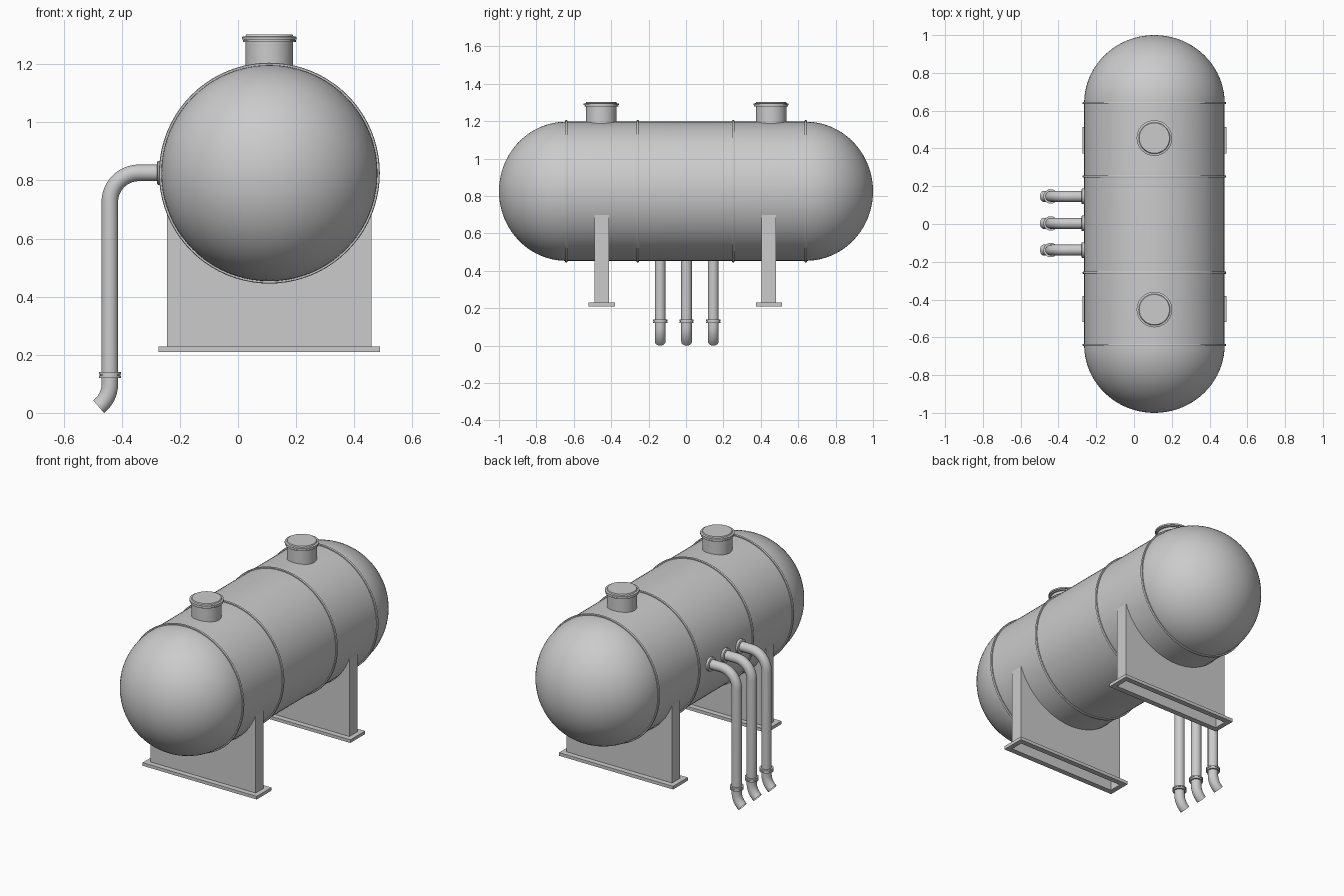
import bpy, bmesh, math
from mathutils import Matrix, Vector

if "Cube" in bpy.data.objects:
    bpy.data.objects.remove(bpy.data.objects["Cube"])

CX, CZ, R = 0.108, 0.825, 0.372      # tank axis and radius
TO_Y = Matrix.Rotation(-math.pi / 2, 4, 'X')
TO_NEG_X = Matrix.Rotation(-math.pi / 2, 4, 'Y')


def finish(name, bm, angle=35):
    bmesh.ops.remove_doubles(bm, verts=bm.verts, dist=1e-5)
    bmesh.ops.recalc_face_normals(bm, faces=bm.faces)
    me = bpy.data.meshes.new(name)
    bm.to_mesh(me)
    bm.free()
    ob = bpy.data.objects.new(name, me)
    bpy.context.collection.objects.link(ob)
    bpy.ops.object.select_all(action='DESELECT')
    bpy.context.view_layer.objects.active = ob
    ob.select_set(True)
    bpy.ops.object.shade_smooth_by_angle(angle=math.radians(angle))
    return ob


def skin(bm, rings, closed=False):
    n = len(rings[0])
    pairs = list(zip(rings, rings[1:])) + ([(rings[-1], rings[0])] if closed else [])
    for a, b in pairs:
        for i in range(n):
            j = (i + 1) % n
            bm.faces.new((a[i], a[j], b[j], b[i]))


def lathe(name, profile, loc, rot=Matrix(), n=64, closed=False):
    """Revolve (radius, height) points about the local z axis."""
    bm = bmesh.new()
    m = Matrix.Translation(loc) @ rot
    rings = [[bm.verts.new(m @ Vector((r * math.cos(2 * math.pi * i / n),
                                       r * math.sin(2 * math.pi * i / n), h)))
              for i in range(n)] for r, h in profile]
    skin(bm, rings, closed)
    bmesh.ops.dissolve_degenerate(bm, dist=1e-6, edges=bm.edges)
    return finish(name, bm)


def arc(cx, cz, r, a0, a1, steps):
    return [(cx + r * math.cos(math.radians(a0 + (a1 - a0) * k / steps)),
             cz + r * math.sin(math.radians(a0 + (a1 - a0) * k / steps)))
            for k in range(steps + 1)]


# Tank shell with domed ends
dome = [(R * math.cos(t), 0.64 + 0.36 * math.sin(t))
        for t in (math.pi / 2 * k / 20 for k in range(21))]
lathe("tank_shell", [(r, -h) for r, h in reversed(dome)] + dome, (CX, 0, CZ), TO_Y, 80)

# Raised weld bands
for i, y in enumerate((-0.64, -0.258, 0.252, 0.64)):
    lathe(f"weld_band_{i + 1}",
          [(R - 0.004, -0.006), (R + 0.006, -0.006), (R + 0.008, -0.003),
           (R + 0.008, 0.003), (R + 0.006, 0.006), (R - 0.004, 0.006)],
          (CX, y, CZ), TO_Y, 80, closed=True)

# Manways with clamped lids
for i, y in enumerate((-0.453, 0.455)):
    lathe(f"manway_neck_{i + 1}", [(0.082, 1.16), (0.082, 1.28)], (CX, y, 0), n=48)
    lathe(f"manway_flange_{i + 1}",
          [(0.08, 1.277), (0.091, 1.277), (0.091, 1.283), (0.088, 1.283), (0.088, 1.285),
           (0.094, 1.285), (0.094, 1.294), (0.083, 1.296), (0.08, 1.302), (0, 1.302)],
          (CX, y, 0), n=48)

# Saddles: hollow below, cradling the tank, each on a rimmed foot
HW = 0.352
for i, y in enumerate((-0.45, 0.443)):
    a = math.degrees(math.acos(HW / (R + 0.002)))
    cradle = arc(CX, CZ, R + 0.002, 180 + a, 360 - a, 40)
    bm = bmesh.new()
    top, low = [], []
    for s in (-0.038, 0.038):
        top.append([bm.verts.new((x, y + s, z)) for x, z in cradle])
        low.append([bm.verts.new((x, y + s, 0.225)) for x, z in cradle])
    for k in range(40):
        for t, l in zip(top, low):
            bm.faces.new((t[k], t[k + 1], l[k + 1], l[k]))
        bm.faces.new((top[0][k], top[0][k + 1], top[1][k + 1], top[1][k]))
    for k in (0, 40):
        bm.faces.new((top[0][k], top[1][k], low[1][k], low[0][k]))
    finish(f"saddle_{i + 1}", bm)

    bm = bmesh.new()
    rings = [[bm.verts.new((CX + sx * w, y + sy * d, z))
              for sx, sy in ((-1, -1), (1, -1), (1, 1), (-1, 1))]
             for w, d, z in ((HW, 0.038, 0.229), (0.381, 0.07, 0.229),
                             (0.381, 0.07, 0.21), (HW, 0.038, 0.21))]
    skin(bm, rings, closed=True)
    finish(f"saddle_foot_{i + 1}", bm)


def tube(name, path, y, r, n=24):
    """Sweep a circle along an (x, z) path."""
    bm = bmesh.new()
    pts = [Vector((x, y, z)) for x, z in path]
    rings = []
    for k, p in enumerate(pts):
        t = (pts[min(k + 1, len(pts) - 1)] - pts[max(k - 1, 0)]).normalized()
        side = t.cross(Vector((0, 1, 0)))
        rings.append([bm.verts.new(p + r * (math.cos(2 * math.pi * i / n) * side
                      + Vector((0, math.sin(2 * math.pi * i / n), 0)))) for i in range(n)])
    skin(bm, rings)
    return finish(name, bm)


# Discharge pipes with flanges and open, angled outlets
PX = -0.441
for i, y in enumerate((-0.138, 0.003, 0.146)):
    path = [(-0.24, 0.826)] + arc(PX + 0.1, 0.726, 0.1, 90, 180, 14) + [(PX, 0.13)]
    tube(f"pipe_{i + 1}", path, y, 0.0285)
    tube(f"pipe_outlet_{i + 1}", [(PX, 0.13)] + arc(PX - 0.1, 0.1, 0.1, 0, -52, 10), y, 0.0285)
    lathe(f"tank_flange_{i + 1}", [(0.041, -0.03), (0.041, 0.016), (0.038, 0.018), (0.028, 0.018)],
          (-0.26, y, 0.826), TO_NEG_X, 32)
    lathe(f"outlet_flange_{i + 1}",
          [(0.028, 0.12), (0.038, 0.12), (0.038, 0.128), (0.034, 0.128), (0.034, 0.132),
           (0.038, 0.132), (0.038, 0.14), (0.028, 0.14)], (PX, y, 0), n=32)
